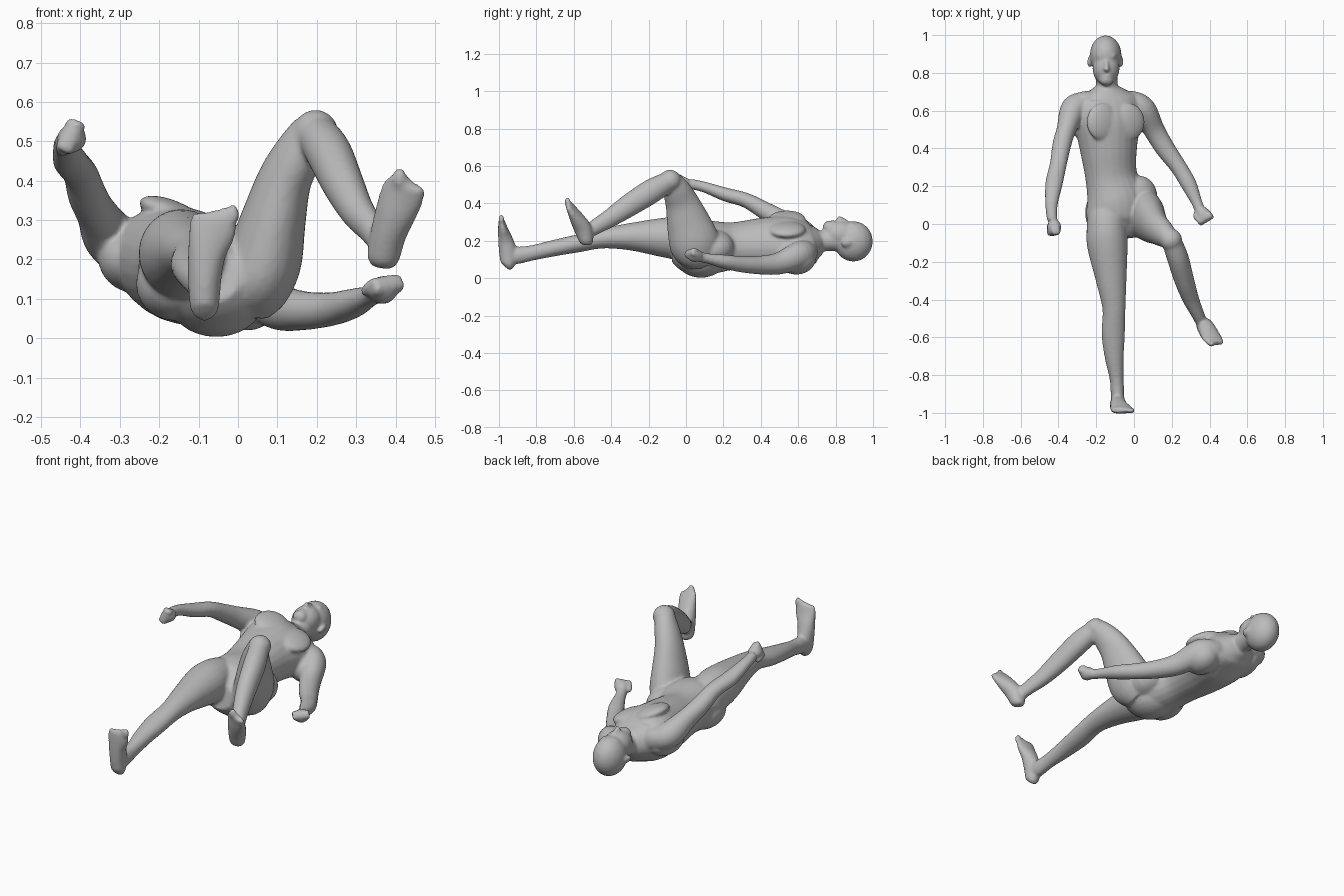
import bpy, bmesh, math
from mathutils import Vector, Matrix

bm = bmesh.new()
SEG, STEPS = 24, 5


def tube(rings, side):
    """Loft smooth elliptical rings (x, y, z, half_width, half_depth), closed at both ends."""
    pts = [rings[0]] + rings + [rings[-1]]
    fine = []
    for i in range(1, len(pts) - 2):
        p0, p1, p2, p3 = pts[i - 1:i + 3]
        for s in range(STEPS):
            t = s / STEPS
            fine.append([0.5 * (2 * b + (c - a) * t + (2 * a - 5 * b + 4 * c - d) * t * t
                                + (3 * b - a - 3 * c + d) * t ** 3)
                         for a, b, c, d in zip(p0, p1, p2, p3)])
    fine.append(list(rings[-1]))
    loops = []
    for i, r in enumerate(fine):
        tan = (Vector(fine[min(i + 1, len(fine) - 1)][:3]) - Vector(fine[max(i - 1, 0)][:3])).normalized()
        u = Vector(side)
        u = (u - tan * u.dot(tan)).normalized()
        v = tan.cross(u)
        c = Vector(r[:3])
        loops.append([bm.verts.new(c + u * r[3] * math.cos(a) + v * r[4] * math.sin(a))
                      for a in (2 * math.pi * k / SEG for k in range(SEG))])
    for l0, l1 in zip(loops, loops[1:]):
        for k in range(SEG):
            n = (k + 1) % SEG
            bm.faces.new((l0[k], l0[n], l1[n], l1[k]))
    bm.faces.new(loops[0][::-1])
    bm.faces.new(loops[-1])


def blob(center, radii, roll=0.0, pitch=0.0, yaw=0.0):
    """Ellipsoid, pitched about x, rolled about y, then turned about z."""
    m = (Matrix.Translation(center) @ Matrix.Rotation(yaw, 4, 'Z') @ Matrix.Rotation(roll, 4, 'Y')
         @ Matrix.Rotation(pitch, 4, 'X') @ Matrix.Diagonal((*radii, 1)))
    bmesh.ops.create_uvsphere(bm, u_segments=20, v_segments=14, radius=1, matrix=m)


ROLL = math.radians(22)                      # the trunk leans to one side
LEAN = (math.cos(ROLL), 0, -math.sin(ROLL))

# Trunk
tube([(-.143, .725, .19, .07, .06), (-.142, .69, .187, .13, .085), (-.14, .65, .183, .178, .11),
      (-.14, .55, .185, .184, .145), (-.135, .40, .18, .154, .140), (-.12, .25, .172, .140, .125),
      (-.088, .12, .165, .168, .140), (-.085, .02, .158, .168, .130), (-.09, -.06, .17, .10, .08)], LEAN)
# Chest muscles
for s in (-1, 1):
    blob((-.097 + s * .07, .54, .288 - s * .028), (.09, .10, .034), ROLL)
# Shoulder blades and shoulder tops
blob((-.275, .57, .195), (.085, .12, .075), ROLL + .35)
blob((.02, .59, .105), (.09, .105, .085), ROLL)
blob((-.245, .655, .225), (.09, .05, .06), ROLL)
blob((-.03, .655, .145), (.09, .05, .06), ROLL)

# Neck
tube([(-.14, .64, .18, .10, .09), (-.142, .69, .192, .068, .066), (-.144, .74, .2, .057, .056),
      (-.148, .82, .205, .062, .062)], (1, 0, 0))
# Head: skull, jaw, chin, brow, nose, lips, ears
blob((-.15, .895, .197), (.084, .104, .108))
blob((-.148, .825, .235), (.072, .09, .074))
blob((-.146, .765, .272), (.04, .034, .036))
blob((-.147, .89, .286), (.052, .02, .016))
blob((-.145, .835, .31), (.012, .035, .016), 0, -.25)
blob((-.145, .82, .32), (.016, .012, .015))
blob((-.145, .784, .300), (.024, .012, .010))
for s in (-1, 1):
    blob((-.152 + s * .084, .858, .185), (.010, .030, .022), s * .4)

# Raised arm
tube([(-.25, .64, .22, .06, .06), (-.318, .61, .25, .07, .07), (-.358, .50, .315, .052, .056),
      (-.382, .42, .362, .05, .048), (-.40, .32, .417, .045, .040), (-.424, .21, .448, .046, .037),
      (-.437, .10, .487, .033, .029), (-.433, .02, .505, .028, .028)], (1, 0, 0))
# Resting arm
tube([(-.03, .65, .14, .06, .06), (.045, .61, .125, .068, .074), (.105, .50, .08, .057, .06),
      (.165, .40, .070, .052, .05), (.237, .30, .074, .044, .043), (.29, .21, .088, .042, .038),
      (.33, .12, .105, .030, .028), (.35, .07, .115, .028, .028)], (.86, .5, 0))


def fist(center, along, across):
    """Palm, four curled fingers and a thumb."""
    c, f, a = Vector(center), Vector(along).normalized(), Vector(across).normalized()
    n = f.cross(a)
    blob(c, (.038, .042, .036))
    for k in range(4):
        p = c + a * (k - 1.5) * .021 + f * .03
        q = p + n * .022 - f * .004
        tube([(*(p - f * .03), .012, .012), (*p, .014, .014), (*q, .013, .013),
              (*(q - f * .02), .011, .011)], a)
    t = c - a * .038
    tube([(*(t - f * .03), .012, .012), (*(t + n * .015), .014, .014),
          (*(t + n * .024 + f * .02 + a * .012), .010, .010)], a)


fist((-.422, -.018, .507), (.25, -1, .05), (.4, .1, .9))
fist((.367, .048, .122), (.5, -.86, .1), (.86, .5, .15))

# Straight leg
tube([(-.14, .15, .19, .06, .06), (-.145, .06, .205, .095, .10), (-.145, -.03, .212, .106, .114),
      (-.14, -.12, .218, .107, .106),
      (-.12, -.30, .222, .081, .073), (-.106, -.45, .212, .061, .053), (-.11, -.58, .186, .062, .048),
      (-.105, -.70, .162, .051, .044), (-.092, -.82, .136, .037, .041), (-.087, -.90, .122, .036, .046),
      (-.085, -.955, .115, .03, .04)], (1, 0, 0))
# Raised thigh
tube([(.0, .075, .10, .09, .09), (.03, .06, .145, .105, .125), (.065, .043, .20, .098, .135),
      (.09, .012, .30, .083, .117), (.118, -.02, .40, .069, .092), (.157, -.052, .475, .061, .074),
      (.188, -.078, .53, .05, .052)], (1, 0, 0))
blob((.197, -.085, .522), (.058, .06, .058))
# Raised lower leg
tube([(.197, -.085, .522, .052, .052), (.232, -.18, .468, .057, .065), (.267, -.30, .392, .052, .061),
      (.302, -.40, .325, .043, .05), (.337, -.475, .28, .034, .042), (.362, -.53, .245, .031, .036)],
     (1, 0, 0))
# Hip crease and buttocks
blob((.01, .13, .165), (.115, .13, .095), ROLL, 0, -.35)
blob((-.05, .02, .15), (.10, .09, .10))
blob((-.165, .06, .135), (.095, .13, .09), ROLL)
blob((-.055, .08, .095), (.12, .13, .092))


def foot(rings, side, toe, row):
    """Lofted heel-to-ball shape plus a row of toes, the big toe given by its center."""
    tube(rings, side)
    for k in range(5):
        p = Vector(toe) + Vector(row) * k
        r = .018 if k == 0 else .013
        blob(p, (r, r * .9, .027 - .002 * k))


foot([(-.085, -.962, .057, .02, .02), (-.085, -.952, .076, .036, .038), (-.085, -.952, .14, .042, .048),
      (-.08, -.966, .21, .048, .039), (-.066, -.98, .27, .060, .025), (-.06, -.987, .312, .058, .016)],
     (1, 0, 0), (-.014, -.987, .314), (-.0225, 0, -.004))
foot([(.364, -.53, .178, .022, .022), (.368, -.532, .20, .040, .038), (.382, -.552, .265, .046, .047),
      (.401, -.584, .32, .053, .038), (.418, -.612, .367, .057, .024), (.426, -.63, .395, .050, .016)],
     (1, 0, -.5), (.410, -.634, .407), (.0125, .004, -.0115))

# Fuse all parts into one smooth skin
bmesh.ops.recalc_face_normals(bm, faces=bm.faces)
mesh = bpy.data.meshes.new("reclining_body")
bm.to_mesh(mesh)
bm.free()
body = bpy.data.objects.new("reclining_body", mesh)
bpy.context.collection.objects.link(body)
skin = bpy.data.materials.new("plain_grey")
skin.diffuse_color = (.5, .5, .5, 1)
mesh.materials.append(skin)
remesh = body.modifiers.new("fuse", 'REMESH')
remesh.mode = 'VOXEL'
remesh.voxel_size = .0075
remesh.use_smooth_shade = True
soften = body.modifiers.new("soften", 'SMOOTH')
soften.factor = .5
soften.iterations = 8
